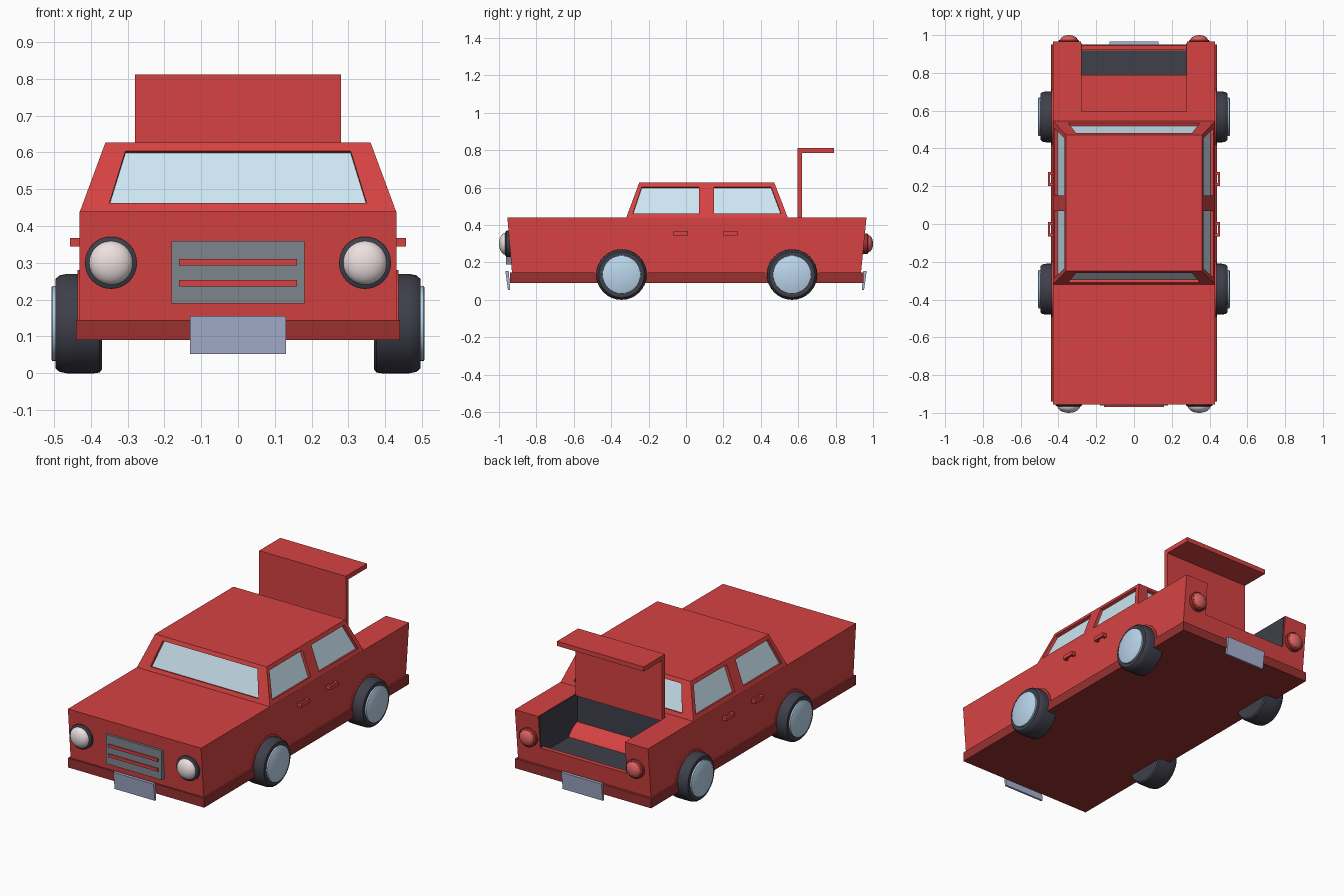
import bpy, bmesh
from math import sin, cos, pi, radians
from mathutils import Vector

if "Cube" in bpy.data.objects:
    bpy.data.objects.remove(bpy.data.objects["Cube"])


def material(name, *rgb):
    m = bpy.data.materials.new(name)
    m.diffuse_color = (*rgb, 1)
    m.use_nodes = True
    m.node_tree.nodes["Principled BSDF"].inputs["Base Color"].default_value = m.diffuse_color
    return m


RED = material("red_paint", 0.68, 0.055, 0.055)
SILL = material("dark_red", 0.32, 0.03, 0.03)
GLASS = material("glass", 0.62, 0.8, 0.9)
RUBBER = material("rubber", 0.05, 0.05, 0.07)
HUB = material("hub_metal", 0.5, 0.68, 0.85)
LAMP = material("lamp", 0.85, 0.75, 0.75)
TAIL = material("tail_lamp", 0.7, 0.12, 0.12)
GREY = material("grille_grey", 0.2, 0.24, 0.27)
PLATE = material("plate", 0.4, 0.46, 0.65)


def finish(name, bm, mat, smooth=False):
    bmesh.ops.remove_doubles(bm, verts=bm.verts, dist=1e-5)
    bmesh.ops.recalc_face_normals(bm, faces=bm.faces)
    me = bpy.data.meshes.new(name)
    bm.to_mesh(me)
    bm.free()
    ob = bpy.data.objects.new(name, me)
    bpy.context.collection.objects.link(ob)
    me.materials.append(mat)
    if smooth:
        bpy.ops.object.select_all(action='DESELECT')
        ob.select_set(True)
        bpy.context.view_layer.objects.active = ob
        bpy.ops.object.shade_smooth_by_angle(angle=radians(35))
    return ob


def prism(name, yz, x0, x1, mat):
    """Side profile extruded along x."""
    bm = bmesh.new()
    f = bm.faces.new([bm.verts.new((x0, y, z)) for y, z in yz])
    ext = bmesh.ops.extrude_face_region(bm, geom=[f])["geom"]
    bmesh.ops.translate(bm, vec=(x1 - x0, 0, 0),
                        verts=[g for g in ext if isinstance(g, bmesh.types.BMVert)])
    return finish(name, bm, mat)


def box(name, x0, x1, y0, y1, z0, z1, mat):
    return prism(name, [(y0, z0), (y1, z0), (y1, z1), (y0, z1)], x0, x1, mat)


def lathe(name, profile, loc, axis, mat, n=32):
    """Revolve (radius, height) points around an axis."""
    bm = bmesh.new()
    q = Vector(axis).to_track_quat('Z', 'Y')
    rings = [[bm.verts.new(Vector(loc) + q @ Vector((r * cos(2 * pi * i / n), r * sin(2 * pi * i / n), h)))
              for i in range(n)] for r, h in profile]
    for a, b in zip(rings, rings[1:]):
        for i in range(n):
            j = (i + 1) % n
            bm.faces.new((a[i], a[j], b[j], b[i]))
    bmesh.ops.remove_doubles(bm, verts=bm.verts, dist=1e-5)
    return finish(name, bm, mat, True)


# Body with the open boot cut out of it
body = prism("body", [(-0.93, 0.14), (0.935, 0.14), (0.965, 0.44), (-0.955, 0.44)], -0.43, 0.43, RED)
cutter = prism("boot_cutter", [(0.605, 0.21), (0.92, 0.21), (0.92, 0.25), (1.1, 0.25), (1.1, 0.6), (0.605, 0.6)],
               -0.28, 0.28, RED)
cutter.hide_render = True
cutter.hide_viewport = True
cut = body.modifiers.new("boot", 'BOOLEAN')
cut.operation, cut.object, cut.solver = 'DIFFERENCE', cutter, 'EXACT'
box("sill", -0.44, 0.44, -0.94, 0.95, 0.09, 0.145, SILL)

# Dark boot lining
box("boot_floor", -0.279, 0.279, 0.606, 0.919, 0.209, 0.215, RUBBER)
box("boot_front_lining", -0.279, 0.279, 0.604, 0.609, 0.21, 0.435, RUBBER)
for s in (-1, 1):
    prism("boot_side_lining", [(0.606, 0.21), (0.92, 0.21), (0.92, 0.25), (0.943, 0.25), (0.955, 0.437),
                               (0.606, 0.437)], s * 0.276, s * 0.281, RUBBER)

# Raised boot lid
prism("boot_lid", [(0.595, 0.43), (0.62, 0.43), (0.62, 0.785), (0.79, 0.785), (0.79, 0.812), (0.595, 0.812)],
      -0.28, 0.28, RED)

# Cabin: each wall is a frame around a recessed pane
cabin = bmesh.new()
panes = bmesh.new()


def add(bm, pts):
    bm.faces.new([bm.verts.new(p) for p in pts])


def window_wall(corners, u0t, u0b, u1t, u1b):
    """corners: bottom a, bottom b, top b, top a; u values are the window edges along the wall."""
    a, b, c, d = [Vector(p) for p in corners]

    def at(u, v):
        return a.lerp(b, u).lerp(d.lerp(c, u), v)
    w = [at(u0b, 0.13), at(u1b, 0.13), at(u1t, 0.88), at(u0t, 0.88)]
    n = (b - a).cross(d - a).normalized()
    if n.dot(a.lerp(c, 0.5) - Vector((0, 0.11, 0.53))) < 0:
        n = -n
    r = [p - n * 0.018 for p in w]
    o = [a, b, c, d]
    for i in range(4):
        j = (i + 1) % 4
        add(cabin, (o[i], o[j], w[j], w[i]))
        add(cabin, (w[i], w[j], r[j], r[i]))
    add(panes, r)


YF, YR, TF, TR, ZB, ZT, M = -0.32, 0.545, -0.25, 0.472, 0.438, 0.627, 0.11
XB, XT = 0.43, 0.36
for y, t in ((YF, TF), (YR, TR)):
    window_wall([(-XB, y, ZB), (XB, y, ZB), (XT, t, ZT), (-XT, t, ZT)], 0.085, 0.085, 0.915, 0.915)
for s in (-1, 1):
    window_wall([(s * XB, YF, ZB), (s * XB, M, ZB), (s * XT, M, ZT), (s * XT, TF, ZT)], 0.06, 0.065, 0.89, 0.905)
    window_wall([(s * XB, M, ZB), (s * XB, YR, ZB), (s * XT, TR, ZT), (s * XT, M, ZT)], 0.11, 0.095, 0.93, 0.935)
add(cabin, [(-XT, TF, ZT), (XT, TF, ZT), (XT, M, ZT), (XT, TR, ZT), (-XT, TR, ZT), (-XT, M, ZT)])
finish("cabin", cabin, RED)
finish("windows", panes, GLASS)

# Wheels, hubs and arches
for y in (-0.345, 0.567):
    prism("wheel_arch", [(y + 0.146 * cos(radians(a)), 0.135 + 0.146 * sin(radians(a)))
                         for a in range(-12, 193, 6)], -0.436, 0.436, RED)
    for s in (-1, 1):
        lathe("tyre", [(0, 0), (0.125, 0), (0.133, 0.006), (0.135, 0.02), (0.135, 0.095), (0.131, 0.115),
                       (0.122, 0.125), (0, 0.125)], (s * 0.37, y, 0.135), (s, 0, 0), RUBBER)
        lathe("hub", [(0.102, 0), (0.102, 0.014), (0.097, 0.017), (0, 0.017)],
              (s * 0.49, y, 0.135), (s, 0, 0), HUB)

# Lamps
for s in (-1, 1):
    for y, r, d, mat, label in ((-0.935, 0.06, -1, LAMP, "headlight"), (0.945, 0.046, 1, TAIL, "tail_light")):
        rim = RUBBER if d < 0 else SILL
        lathe(label + "_rim", [(0, -0.01), (r * 1.18, -0.01), (r * 1.18, 0.025), (r, 0.032), (0, 0.032)],
              (s * 0.345, y, 0.3), (0, d, 0), rim)
        depth = 1.0 - abs(y) - 0.028
        lathe(label, [(r * cos(radians(a)), 0.028 + depth * sin(radians(a))) for a in range(0, 91, 15)],
              (s * 0.345, y, 0.3), (0, d, 0), mat)

# Grille and bars
box("grille", -0.18, 0.18, -0.962, -0.92, 0.19, 0.36, GREY)
for z in (0.302, 0.245):
    box("grille_bar", -0.16, 0.16, -0.969, -0.955, z - 0.009, z + 0.009, RED)

# Number plates, slightly tilted
for s in (-1, 1):
    prism("plate", [(s * 0.94, 0.052), (s * 0.952, 0.052), (s * 0.966, 0.155), (s * 0.948, 0.155)],
          -0.13, 0.13, PLATE)

# Door handles
for s in (-1, 1):
    for y in (-0.028, 0.238):
        box("door_handle", s * 0.444, s * 0.456, y - 0.038, y + 0.038, 0.345, 0.367, RED)
        for e in (-0.03, 0.03):
            box("handle_post", s * 0.425, s * 0.446, y + e - 0.008, y + e + 0.008, 0.345, 0.367, RED)
